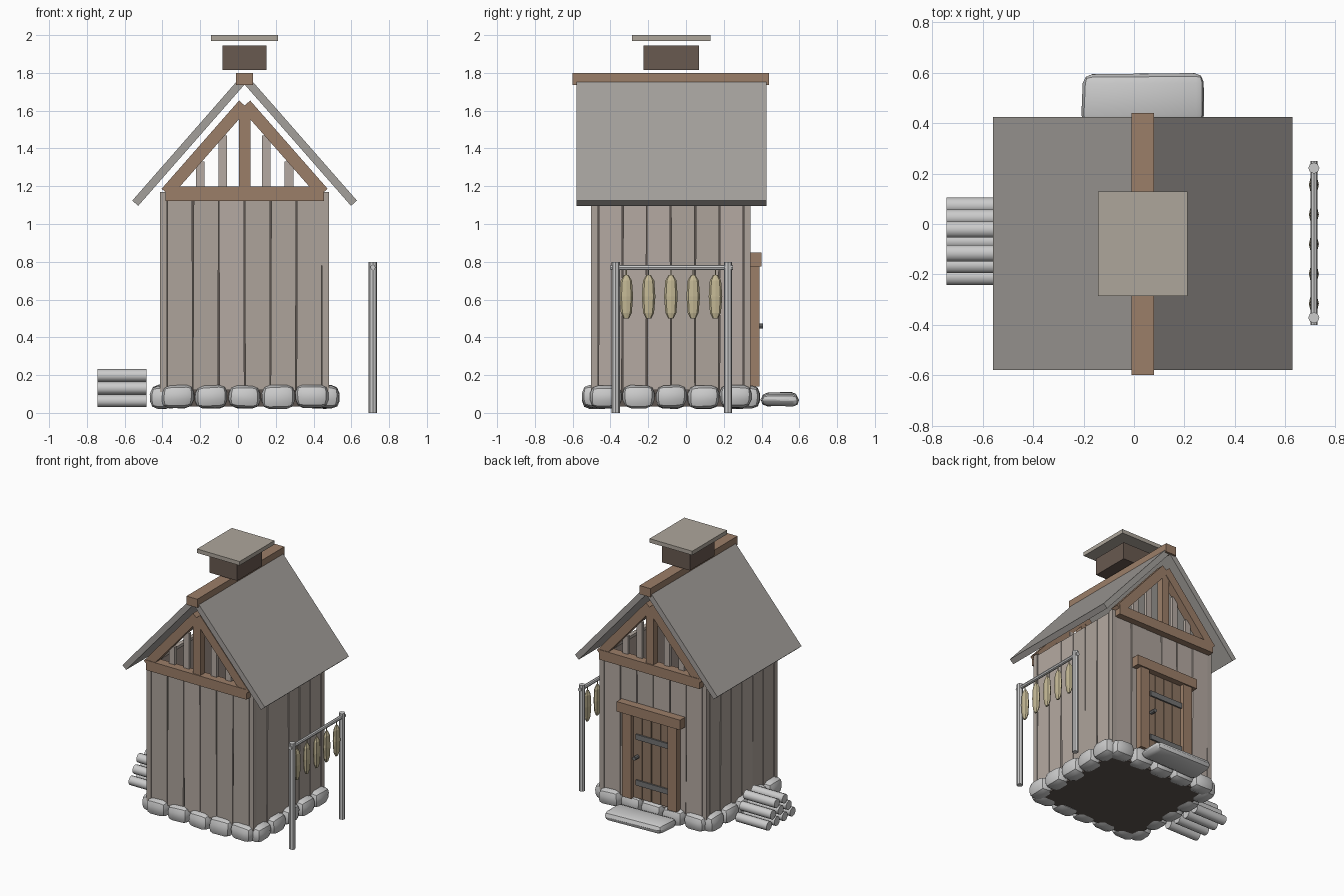
import bpy, bmesh, math, random
from mathutils import Vector, Matrix

if "Cube" in bpy.data.objects:
    bpy.data.objects.remove(bpy.data.objects["Cube"])

random.seed(4)
CX, CY = 0.035, -0.08          # centre of the hut


def material(name, r, g, b):
    m = bpy.data.materials.new(name)
    m.diffuse_color = (r, g, b, 1)
    m.use_nodes = True
    m.node_tree.nodes["Principled BSDF"].inputs["Base Color"].default_value = m.diffuse_color
    return m


BOARD = material("weathered_board", 0.42, 0.37, 0.33)
BOARD2 = material("weathered_board_light", 0.46, 0.40, 0.36)
TIMBER = material("brown_timber", 0.33, 0.21, 0.14)
DOOR = material("door_wood", 0.27, 0.18, 0.125)
ROOF = material("roof_grey", 0.37, 0.35, 0.33)
DARK = material("dark_inside", 0.11, 0.09, 0.08)
VENT = material("vent_wood", 0.14, 0.10, 0.08)
CAP = material("vent_cap", 0.42, 0.38, 0.33)
IRON = material("iron", 0.17, 0.17, 0.17)
FISH = material("dried_fish", 0.55, 0.48, 0.30)


def finish(name, bm, mat=None):
    me = bpy.data.meshes.new(name)
    bmesh.ops.recalc_face_normals(bm, faces=bm.faces)
    bm.to_mesh(me)
    bm.free()
    ob = bpy.data.objects.new(name, me)
    bpy.context.collection.objects.link(ob)
    if mat:
        me.materials.append(mat)
    return ob


def block(name, centre, size, mat=None, rot=(0, 0, 0)):
    bm = bmesh.new()
    bmesh.ops.create_cube(bm, size=1, matrix=Matrix.Diagonal((*size, 1)))
    ob = finish(name, bm, mat)
    ob.location, ob.rotation_euler = centre, rot
    return ob


def box(name, x0, x1, y0, y1, z0, z1, mat=None):
    return block(name, ((x0 + x1) / 2, (y0 + y1) / 2, (z0 + z1) / 2),
                 (x1 - x0, y1 - y0, z1 - z0), mat)


def bar(name, p, q, y, depth, thick, mat):
    """Square bar between two (x, z) points."""
    dx, dz = q[0] - p[0], q[1] - p[1]
    return block(name, ((p[0] + q[0]) / 2, y, (p[1] + q[1]) / 2),
                 (math.hypot(dx, dz), depth, thick), mat, (0, -math.atan2(dz, dx), 0))


def rod(name, p, q, r, sides, mat=None):
    p, q = Vector(p), Vector(q)
    bm = bmesh.new()
    bmesh.ops.create_cone(bm, cap_ends=True, segments=sides, radius1=r, radius2=r,
                          depth=(q - p).length)
    ob = finish(name, bm, mat)
    ob.location = (p + q) / 2
    ob.rotation_euler = (q - p).to_track_quat('Z', 'Y').to_euler()
    return ob


smooth = []


def stone(name, centre, half, bevel, jitter):
    bm = bmesh.new()
    bmesh.ops.create_cube(bm, size=2, matrix=Matrix.Diagonal((*half, 1)))
    for v in bm.verts:
        v.co += Vector([random.uniform(-jitter, jitter * 0.3) * (1 if c > 0 else -1) for c in v.co])
    bmesh.ops.bevel(bm, geom=bm.edges[:], offset=bevel, segments=2, profile=0.5, affect='EDGES')
    ob = finish(name, bm)
    ob.location = centre
    smooth.append(ob)


# Stone footing
for i in range(-2, 3):
    for s in (-1, 1):
        stone("footing_stone", (CX + i * 0.178, CY + s * 0.405, 0.085), (0.089, 0.066, 0.064), 0.042, 0.01)
        stone("footing_stone", (CX + s * 0.436, CY + i * 0.172, 0.085), (0.066, 0.086, 0.064), 0.042, 0.01)
stone("door_step", (CX, 0.495, 0.07), (0.245, 0.105, 0.04), 0.036, 0.012)

# Dark core, seen between the boards and from below
box("dark_core", CX - 0.42, CX + 0.42, CY - 0.395, CY + 0.395, 0.035, 1.14, DARK)

# Upright wall boards and corner posts
for i in range(6):
    for s in (-1, 1):
        k = i - 2.5
        tilt = random.uniform(-0.004, 0.004)
        mat = random.choice((BOARD, BOARD, BOARD2))
        block("end_wall_board", (CX + k * 0.137, CY + s * (0.403 + random.uniform(0, 0.004)), 0.64),
              (0.131, 0.03, 1.04), mat, (0, tilt, 0))
        block("side_wall_board", (CX + s * (0.428 + random.uniform(0, 0.004)), CY + k * 0.128, 0.64),
              (0.03, 0.122, 1.04), mat, (tilt, 0, 0))
for sx in (-1, 1):
    for sy in (-1, 1):
        block("corner_post", (CX + sx * 0.429, CY + sy * 0.404, 0.64), (0.036, 0.036, 1.06), BOARD)

# Open timber gables at both ends
for sy in (-1, 1):
    y = CY + sy * 0.435
    block("tie_beam", (CX, y, 1.16), (0.84, 0.07, 0.075), TIMBER)
    block("king_post", (CX, y, 1.40), (0.06, 0.055, 0.42), TIMBER)
    for sx in (-1, 1):
        bar("gable_rafter", (CX + sx * 0.415, 1.165), (CX + sx * 0.005, 1.632), y, 0.062, 0.065, TIMBER)
        for d in (0.115, 0.235):
            top = 1.60 - 1.14 * d
            box("gable_slat", CX + sx * d - 0.023, CX + sx * d + 0.023,
                CY + sy * 0.41 - 0.012, CY + sy * 0.41 + 0.012, 1.14, top, BOARD2)

# Roof slabs and ridge
for sx in (-1, 1):
    bar("roof_slab", (CX + sx * 0.579, 1.11), (CX + sx * 0.018, 1.75), -0.0775, 1.005, 0.042, ROOF)
box("ridge_beam", CX - 0.045, CX + 0.045, -0.6, 0.44, 1.735, 1.80, TIMBER)

# Smoke vent
box("smoke_vent", CX - 0.116, CX + 0.116, -0.225, 0.07, 1.815, 1.945, VENT)
box("vent_cap", CX - 0.178, CX + 0.178, -0.285, 0.13, 1.97, 2.0, CAP)

# Door on the back wall
for sx in (-1, 1):
    x = CX + sx * 0.19
    box("door_post", x - 0.038, x + 0.038, 0.32, 0.39, 0.14, 0.78, TIMBER)
box("door_lintel", CX - 0.265, CX + 0.265, 0.32, 0.40, 0.775, 0.85, TIMBER)
box("door_backing", CX - 0.155, CX + 0.155, 0.32, 0.345, 0.14, 0.78, DARK)
for i in range(4):
    x = CX + (i - 1.5) * 0.077
    box("door_board", x - 0.036, x + 0.036, 0.33, 0.362, 0.145, 0.77, DOOR)
for z in (0.265, 0.61):
    box("hinge_strap", CX - 0.152, CX + 0.125, 0.36, 0.373, z - 0.02, z + 0.02, IRON)
rod("door_knob", (CX + 0.115, 0.36, 0.46), (CX + 0.115, 0.408, 0.46), 0.014, 8, IRON)

# Drying rack
for y in (-0.372, 0.222):
    rod("rack_post", (0.714, y, 0), (0.714, y, 0.8), 0.022, 8)
rod("rack_bar", (0.714, -0.4, 0.77), (0.714, 0.25, 0.77), 0.014, 8)

# Hanging fish, lofted from eight-sided rings
profile = ((-0.115, 0.014), (-0.085, 0.029), (0, 0.036), (0.085, 0.030), (0.115, 0.012))
for i in range(5):
    bm = bmesh.new()
    rings = [[bm.verts.new((0.55 * r * math.cos(a * math.pi / 4), r * math.sin(a * math.pi / 4), z))
              for a in range(8)] for z, r in profile]
    for lo, hi in zip(rings, rings[1:]):
        for a in range(8):
            b = (a + 1) % 8
            bm.faces.new((lo[a], lo[b], hi[b], hi[a]))
    bm.faces.new(rings[0])
    bm.faces.new(rings[-1])
    ob = finish("dried_fish", bm, FISH)
    ob.location = (0.714, CY + (i - 2) * 0.118, 0.615)
    y = ob.location.y
    rod("fish_string", (0.714, y, 0.725), (0.714, y, 0.765), 0.003, 5, FISH)

# Firewood pile, 4-3-2
for row in range(3):
    n = 4 - row
    for i in range(n):
        y = -0.069 + (i - (n - 1) / 2) * 0.094
        z = 0.064 + row * 0.067
        smooth.append(rod("firewood_log", (-0.745, y, z), (-0.485, y, z), 0.034, 10))

# Soft shading on stones and logs
bpy.ops.object.select_all(action='DESELECT')
for ob in smooth:
    ob.select_set(True)
bpy.context.view_layer.objects.active = smooth[0]
bpy.ops.object.shade_smooth_by_angle(angle=math.radians(40))
